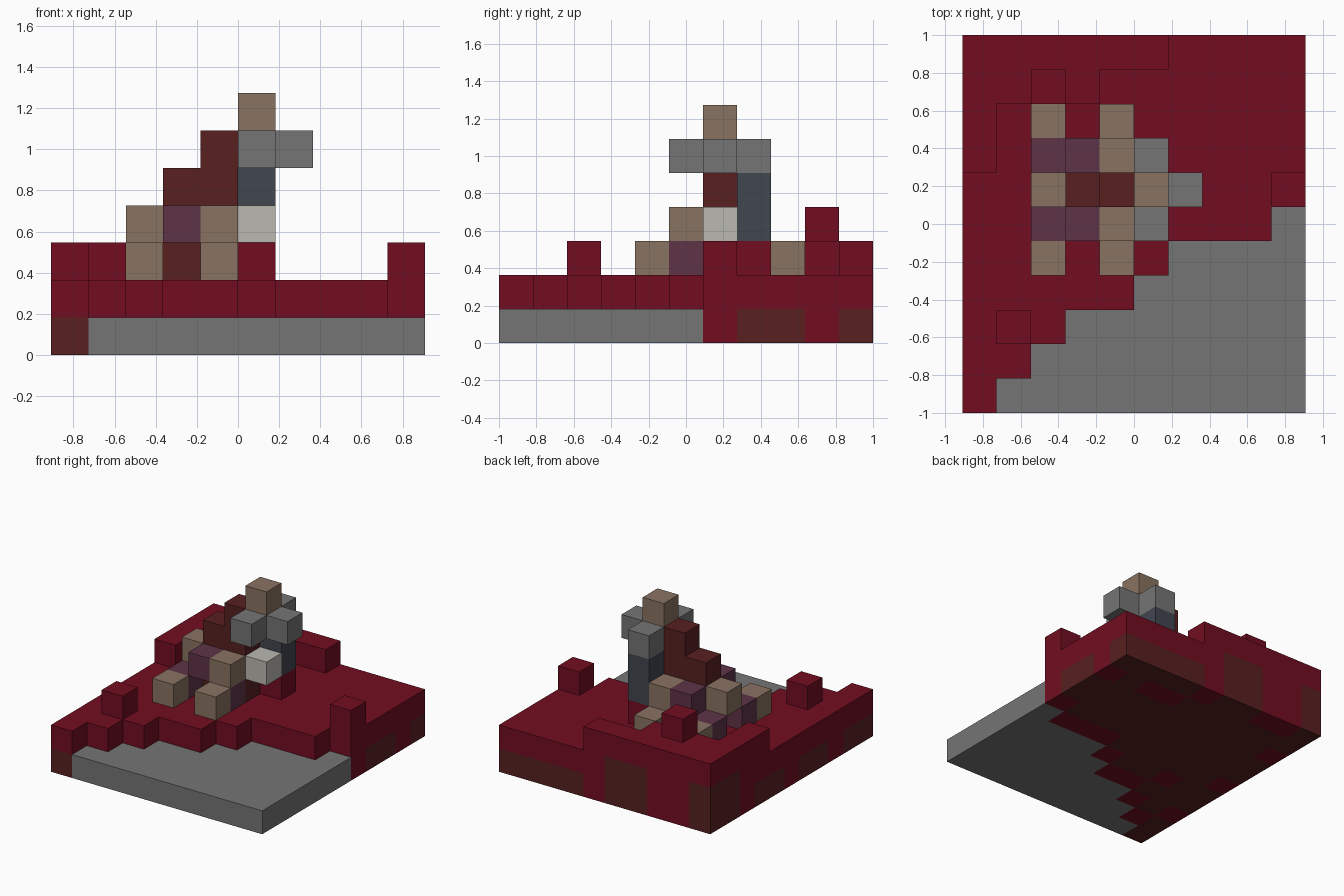
import bpy, bmesh
from mathutils import Vector

cube = bpy.data.objects.get("Cube")
if cube:
    bpy.data.objects.remove(cube, do_unlink=True)

S = 2 / 11          # block size
NX, NY = 10, 11     # blocks across and deep

COLOURS = {
    "crimson": (0.168, 0.004, 0.0144),
    "maroon": (0.098, 0.0144, 0.0144),
    "grey": (0.181, 0.178, 0.178),
    "tan": (0.25, 0.171, 0.12),
    "plum": (0.112, 0.034, 0.061),
    "slate": (0.053, 0.061, 0.078),
    "bone": (0.497, 0.479, 0.44),
}
MATERIALS = {}
for name, rgb in COLOURS.items():
    mat = bpy.data.materials.new(name)
    mat.use_nodes = True
    mat.diffuse_color = (*rgb, 1)
    mat.node_tree.nodes["Principled BSDF"].inputs["Base Color"].default_value = (*rgb, 1)
    MATERIALS[name] = mat

parts = {}   # part name -> {block position: colour}


def block(part, colour, x, y, z):
    """Fill a box of blocks; each axis is an index or an inclusive pair."""
    span = [range(a[0], a[1] + 1) if isinstance(a, tuple) else (a,) for a in (x, y, z)]
    cells = parts.setdefault(part, {})
    for i in span[0]:
        for j in span[1]:
            for k in span[2]:
                cells[i, j, k] = colour


# Ground: low paving in front of a stepped diagonal bank
bank_start = [0, 1, 2, 3, 3, 4, 5, 5, 5, 6]
for i, start in enumerate(bank_start):
    if start:
        block("paving", "grey", i, (0, start - 1), 0)
    block("ground", "maroon", i, (start, NY - 1), 0)
    block("ground", "crimson", i, (start, NY - 1), 1)
    if i:
        block("ground", "crimson", i, start, 0)

# Crimson patches in the soil, maroon patches on the bank sides
for i, j in ((9, 9), (5, 10), (2, 10), (1, 10), (6, 9), (7, 9), (0, 8), (0, 5), (2, 4), (0, 2)):
    block("ground", "crimson", i, j, 0)
for i, j in ((4, 10), (3, 10), (0, 10), (0, 9)):
    block("ground", "maroon", i, j, 1)

# Raised rear ledge and loose boulders
block("rear_ledge", "crimson", (0, 5), 10, 2)
block("rear_ledge", "crimson", (0, 3), 9, 2)
block("rear_ledge", "crimson", 0, (7, 8), 2)
block("rear_boulder", "crimson", 2, 9, 3)
block("front_boulder", "crimson", 1, 2, 2)
block("side_boulder", "crimson", 9, 6, 2)
block("pedestal", "crimson", 5, 7, 2)

# Figure, mirrored about its middle row
MID = 6
for side, s in (("right", -1), ("left", 1)):
    for i, end in ((2, "hind"), (4, "fore")):
        block(f"{side}_{end}_foot", "tan", i, MID + 2 * s, 2)
        block(f"{side}_{end}_leg", "plum", i, MID + s, 2)
    block(f"{side}_flank", "plum", 3, MID + s, 3)
    block(f"{side}_shoulder", "tan", 4, MID + s, 3)
    block(f"{side}_arm", "grey", 5, MID + s, 5)
block("body", "maroon", (3, 4), MID, (2, 4))
block("body", "maroon", 4, MID, 5)
block("tail", "tan", 2, MID, 3)
block("skull", "bone", 5, MID, 3)
block("chest", "grey", (5, 6), MID, 5)
block("head", "tan", 5, MID, 6)
block("pillar", "slate", 5, MID + 1, (3, 4))

# Build the outer faces of every part
filled = {c for cells in parts.values() for c in cells}
for name, cells in parts.items():
    used = sorted(set(cells.values()))
    bm = bmesh.new()
    verts = {}

    def corner(p):
        if p not in verts:
            verts[p] = bm.verts.new(((p[0] - NX / 2) * S, (p[1] - NY / 2) * S, p[2] * S))
        return verts[p]

    for cell, colour in cells.items():
        for axis in range(3):
            for sign in (0, 1):
                near = list(cell)
                near[axis] += 2 * sign - 1
                if tuple(near) in filled:
                    continue
                u, v = (axis + 1) % 3, (axis + 2) % 3
                ring = []
                for du, dv in ((0, 0), (1, 0), (1, 1), (0, 1)):
                    p = list(cell)
                    p[axis] += sign
                    p[u] += du
                    p[v] += dv
                    ring.append(corner(tuple(p)))
                face = bm.faces.new(ring if sign else ring[::-1])
                face.material_index = used.index(colour)
    mesh = bpy.data.meshes.new(name)
    bm.to_mesh(mesh)
    bm.free()
    for colour in used:
        mesh.materials.append(MATERIALS[colour])
    bpy.context.scene.collection.objects.link(bpy.data.objects.new(name, mesh))
